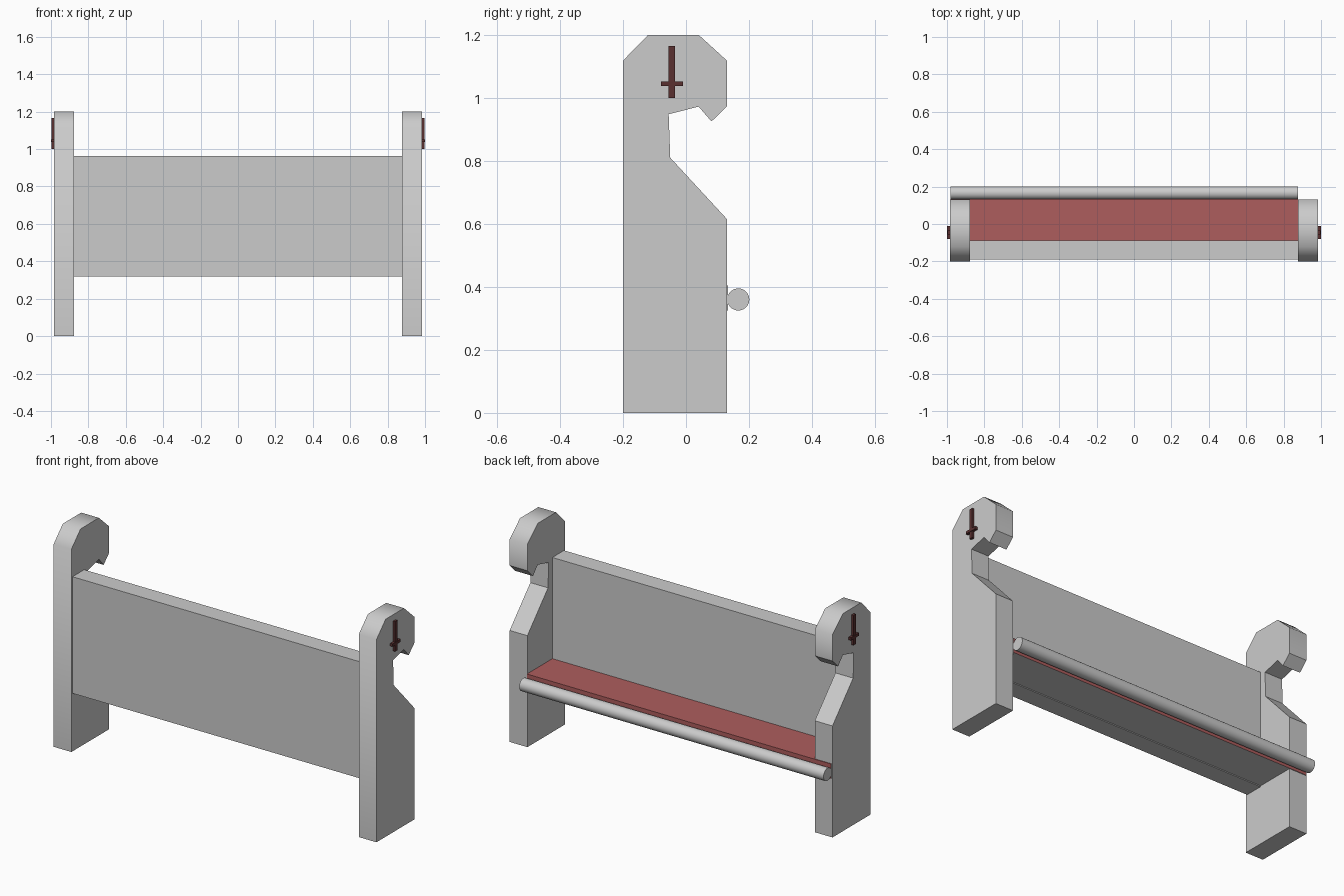
import bpy, bmesh, math

if "Cube" in bpy.data.objects:
    bpy.data.objects.remove(bpy.data.objects["Cube"])


def material(name, rgb):
    m = bpy.data.materials.new(name)
    m.diffuse_color = (*rgb, 1)
    m.use_nodes = True
    m.node_tree.nodes["Principled BSDF"].inputs["Base Color"].default_value = m.diffuse_color
    return m


def finish(name, bm, mats=()):
    bmesh.ops.recalc_face_normals(bm, faces=bm.faces)
    me = bpy.data.meshes.new(name)
    bm.to_mesh(me)
    bm.free()
    for m in mats:
        me.materials.append(m)
    ob = bpy.data.objects.new(name, me)
    bpy.context.collection.objects.link(ob)
    return ob


def add_box(bm, x, y, z):
    verts = bmesh.ops.create_cube(bm, size=1)["verts"]
    for v in verts:
        for i, (lo, hi) in enumerate((x, y, z)):
            v.co[i] = lo if v.co[i] < 0 else hi


red = material("red_cushion", (0.42, 0.11, 0.11))
brown = material("dark_brown", (0.10, 0.03, 0.03))

# End panel side profile (y, z)
PROFILE = [(-0.20, 0), (0.13, 0), (0.13, 0.615), (-0.05, 0.81), (-0.055, 0.948),
           (0.04, 0.972), (0.081, 0.925), (0.13, 0.973), (0.13, 1.118),
           (0.04, 1.20), (-0.12, 1.20), (-0.20, 1.118)]

for side, s in (("left", -1), ("right", 1)):
    # End panel, with softly shaded head
    bm = bmesh.new()
    face = bm.faces.new([bm.verts.new((s * 0.877, y, z)) for y, z in PROFILE])
    new = bmesh.ops.extrude_face_region(bm, geom=[face])["geom"]
    for v in new:
        if isinstance(v, bmesh.types.BMVert):
            v.co.x = s * 0.985
    bm.normal_update()
    for f in bm.faces:
        c = f.calc_center_median()
        f.smooth = abs(f.normal.x) < 0.5 and (c.z > 1.0 or c.y < -0.19)
    finish(side + "_end_panel", bm)

    # Inverted cross on the outer face
    bm = bmesh.new()
    inner = s * 0.98
    for outer, y, z in ((s * 0.998, (-0.055, -0.035), (1.0, 1.165)),
                        (s * 1.0, (-0.08, -0.01), (1.037, 1.052))):
        add_box(bm, sorted((inner, outer)), y, z)
    finish(side + "_cross", bm, [brown])

# Backrest
bm = bmesh.new()
add_box(bm, (-0.88, 0.877), (-0.19, -0.088), (0.32, 0.963))
finish("backrest", bm)

# Seat: red on top and along its open edge, plain elsewhere
bm = bmesh.new()
add_box(bm, (-0.98, 0.877), (-0.088, 0.134), (0.325, 0.405))
bm.normal_update()
for f in bm.faces:
    f.material_index = int(f.normal.z > 0.5 or f.normal.y > 0.5)
finish("seat", bm, [None, red])

# Round rail along the seat edge
bpy.ops.mesh.primitive_cylinder_add(vertices=32, radius=0.035, depth=1.857,
                                    location=(-0.0515, 0.166, 0.36),
                                    rotation=(0, math.pi / 2, 0))
rail = bpy.context.object
rail.name = "seat_rail"
bpy.ops.object.shade_smooth_by_angle(angle=math.radians(30))
